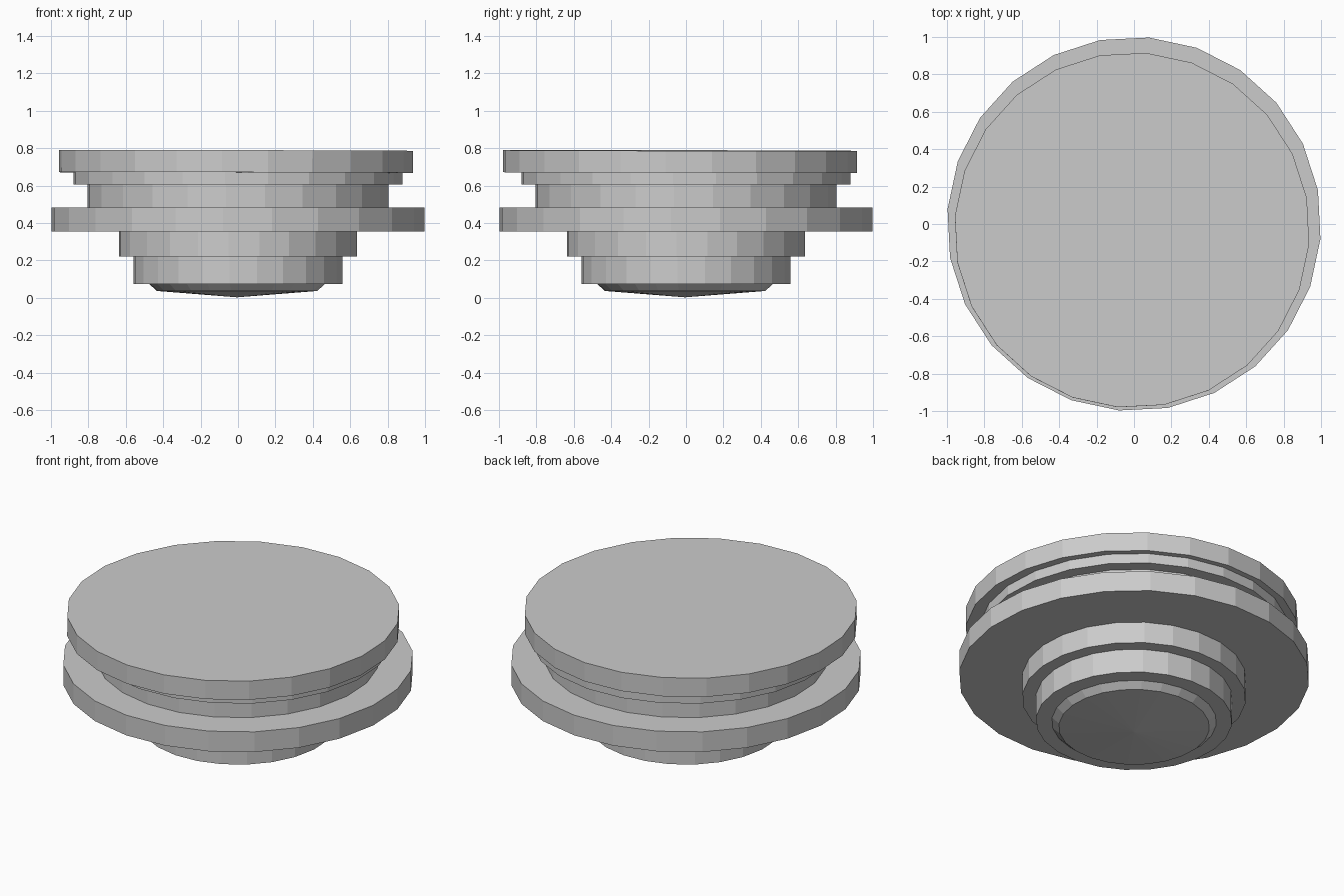
import bpy, bmesh
from math import cos, sin, tau, radians

if "Cube" in bpy.data.objects:
    bpy.data.objects.remove(bpy.data.objects["Cube"])

SIDES = 24
PHASE = radians(10.4)


def lathe(name, profile, centre=(0, 0), tilt=(0, 0)):
    """Revolve (radius, z) points, bottom to top; radius 0 makes a pole."""
    bm = bmesh.new()
    rings = []
    for r, z in profile:
        if r == 0:
            rings.append([bm.verts.new((0, 0, z))] * SIDES)
        else:
            rings.append([bm.verts.new((r * cos(PHASE + tau * i / SIDES),
                                        r * sin(PHASE + tau * i / SIDES), z))
                          for i in range(SIDES)])
    for low, high in zip(rings, rings[1:]):
        for i in range(SIDES):
            j = (i + 1) % SIDES
            quad = dict.fromkeys((low[i], low[j], high[j], high[i]))
            bm.faces.new(list(quad))
    if profile[0][0] > 0:
        bm.faces.new(rings[0][::-1])
    if profile[-1][0] > 0:
        bm.faces.new(rings[-1])
    bmesh.ops.recalc_face_normals(bm, faces=bm.faces)
    mesh = bpy.data.meshes.new(name)
    bm.to_mesh(mesh)
    bm.free()
    obj = bpy.data.objects.new(name, mesh)
    obj.location = (*centre, 0)
    obj.rotation_euler = (tilt[0], tilt[1], 0)
    bpy.context.collection.objects.link(obj)
    return obj


# shallow pointed underside
lathe("bottom_cap", [(0, 0.003), (0.43, 0.037), (0.47, 0.073)], (-0.005, -0.005))

# stacked discs: name, radius, bottom, top
for name, r, z0, z1 in [("lower_step", 0.56, 0.073, 0.222),
                        ("upper_step", 0.638, 0.222, 0.356),
                        ("wide_flange", 1.0, 0.356, 0.483),
                        ("neck", 0.807, 0.483, 0.606),
                        ("collar", 0.882, 0.606, 0.672)]:
    lathe(name, [(r, z0), (r, z1)])

# slightly off-centre, barely tilted lid
lathe("top_lid", [(0.95, 0.67), (0.95, 0.788)], (-0.012, -0.034), (-0.002, 0.002))
